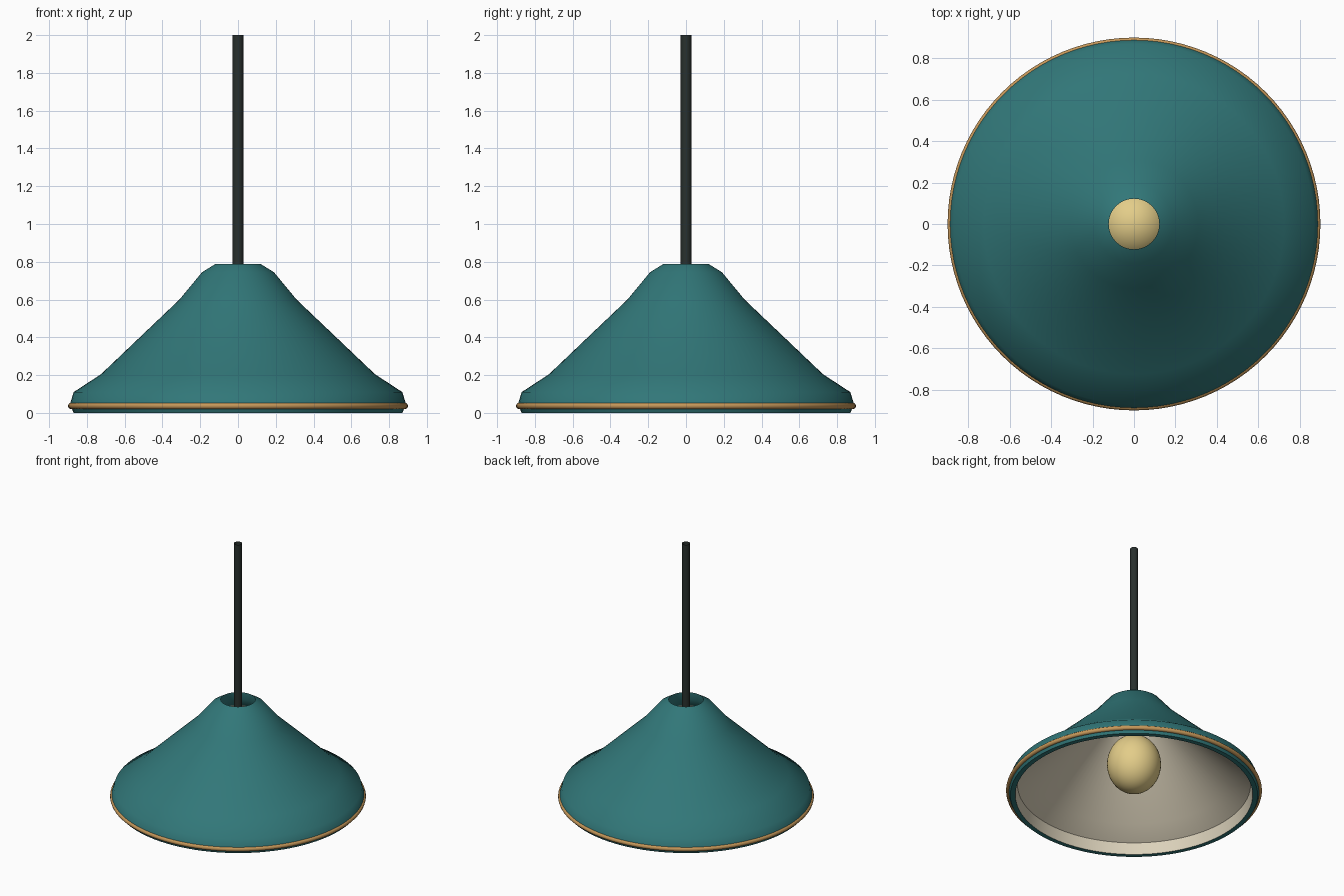
import bpy, bmesh, math

if "Cube" in bpy.data.objects:
    bpy.data.objects.remove(bpy.data.objects["Cube"])


def material(name, rgb):
    m = bpy.data.materials.new(name)
    m.diffuse_color = (*rgb, 1)
    m.use_nodes = True
    m.node_tree.nodes["Principled BSDF"].inputs["Base Color"].default_value = m.diffuse_color
    return m


teal = material("teal enamel", (0.031, 0.185, 0.19))
cream = material("cream lining", (0.72, 0.65, 0.50))
brass = material("brass", (0.56, 0.31, 0.10))
glow = material("warm bulb", (0.77, 0.61, 0.25))
black = material("black cord", (0.022, 0.030, 0.027))


def finish(ob, name, angle=30):
    ob.name = name
    bpy.ops.object.select_all(action='DESELECT')
    ob.select_set(True)
    bpy.context.view_layer.objects.active = ob
    bpy.ops.object.shade_smooth_by_angle(angle=math.radians(angle))


def lathe(name, profile, mats, face_mats, n=96, angle=40):
    """Revolve a closed (radius, height) profile; one material slot per profile edge."""
    bm = bmesh.new()
    rings = []
    for i in range(n):
        a = 2 * math.pi * i / n
        rings.append([bm.verts.new((r * math.cos(a), r * math.sin(a), z)) for r, z in profile])
    k = len(profile)
    for i in range(n):
        p, q = rings[i], rings[(i + 1) % n]
        for j in range(k):
            f = bm.faces.new((p[j], q[j], q[(j + 1) % k], p[(j + 1) % k]))
            f.material_index = face_mats[j]
    bmesh.ops.recalc_face_normals(bm, faces=bm.faces)
    me = bpy.data.meshes.new(name)
    bm.to_mesh(me)
    bm.free()
    for m in mats:
        me.materials.append(m)
    ob = bpy.data.objects.new(name, me)
    bpy.context.collection.objects.link(ob)
    finish(ob, name, angle)


# Shade: teal outside and lip, cream lining inside, open hole at the top
outer = [(0.87, 0.0), (0.89, 0.045), (0.87, 0.11), (0.725, 0.205),
         (0.31, 0.60), (0.19, 0.745), (0.122, 0.787)]
inner = [(0.125, 0.73), (0.155, 0.67), (0.27, 0.56), (0.69, 0.165),
         (0.82, 0.085), (0.835, 0.0)]
lathe("shade", outer + inner, [teal, cream], [0] * 8 + [1] * 4 + [0])

# Brass trim around the rim
bpy.ops.mesh.primitive_torus_add(major_radius=0.883, minor_radius=0.017,
                                 major_segments=96, minor_segments=12,
                                 location=(0, 0, 0.037))
bpy.context.object.data.materials.append(brass)
finish(bpy.context.object, "rim_trim", 60)

# Bulb, slightly taller than wide
bpy.ops.mesh.primitive_uv_sphere_add(segments=48, ring_count=24, radius=1,
                                     location=(0, 0, 0.25))
bulb = bpy.context.object
bulb.scale = (0.19, 0.19, 0.217)
bulb.data.materials.append(glow)
finish(bulb, "bulb", 60)

# Hanging cord: an open tube from the bulb up
bpy.ops.mesh.primitive_cylinder_add(vertices=24, radius=0.028, depth=1.55,
                                    end_fill_type='NOTHING', location=(0, 0, 1.225))
bpy.context.object.data.materials.append(black)
finish(bpy.context.object, "cord")
